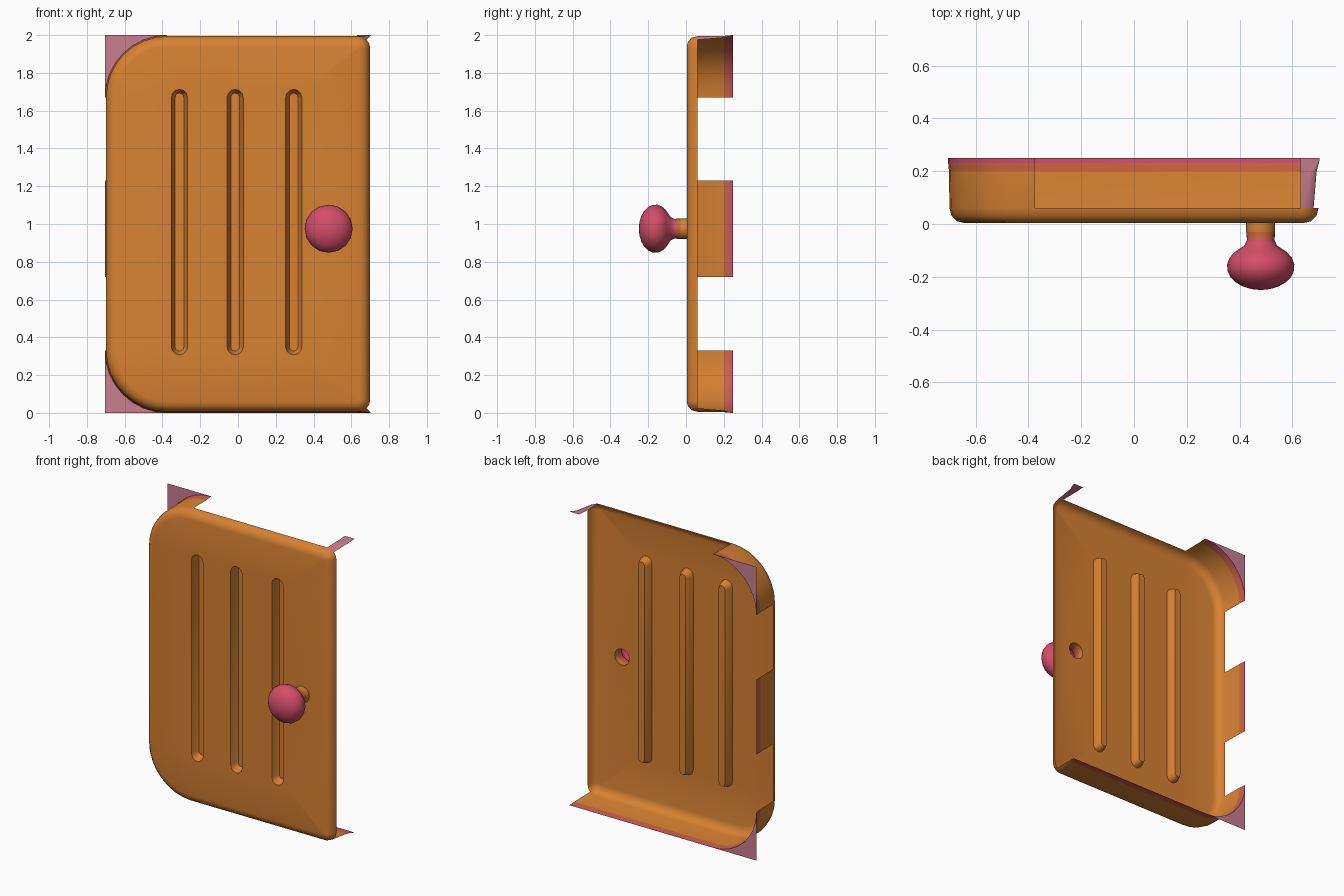
import bpy, bmesh, math
from mathutils import Vector

if "Cube" in bpy.data.objects:
    bpy.data.objects.remove(bpy.data.objects["Cube"])


def material(name, rgb):
    m = bpy.data.materials.new(name)
    m.use_nodes = True
    m.diffuse_color = (*rgb, 1)
    m.node_tree.nodes["Principled BSDF"].inputs["Base Color"].default_value = (*rgb, 1)
    return m


MATS = [material("orange", (0.68, 0.22, 0.032)),
        material("red_orange", (0.58, 0.13, 0.05)),
        material("pink", (0.65, 0.075, 0.14)),
        material("dusty_pink", (0.58, 0.21, 0.28))]
ORANGE, RED, PINK, DUSTY = range(4)
HALF, TOP, FRONT = 0.705, 2.0, 0.004
KNOB_X, KNOB_Z, NECK = 0.48, 0.975, 0.055


def finish(bm, name, angle=40):
    mesh = bpy.data.meshes.new(name)
    bm.to_mesh(mesh)
    bm.free()
    ob = bpy.data.objects.new(name, mesh)
    bpy.context.collection.objects.link(ob)
    for m in MATS:
        mesh.materials.append(m)
    bpy.ops.object.select_all(action='DESELECT')
    ob.select_set(True)
    bpy.context.view_layer.objects.active = ob
    bpy.ops.object.shade_smooth_by_angle(angle=math.radians(angle))
    return ob


def arc(cx, cz, r, start, sweep, n):
    return [(cx + r * math.cos(math.radians(start + sweep * i / n)),
             cz + r * math.sin(math.radians(start + sweep * i / n))) for i in range(n + 1)]


def outline(inset, right_r):
    """Door outline: big rounded corners on -x, tight ones on +x."""
    left_r = 0.33
    r, l = right_r - inset, left_r - inset
    rx, lx = HALF - right_r, left_r - HALF
    pts = arc(rx, right_r, r, -90, 90, 8)
    pts += arc(rx, TOP - right_r, r, 0, 90, 8)
    pts += [(0.63, TOP - inset)]
    pts += arc(lx, TOP - left_r, l, 90, 90, 8)
    pts += [(inset - HALF, 1.23), (inset - HALF, 0.72)]
    pts += arc(lx, left_r, l, 180, 90, 8)
    return pts


def slot(x, inset):
    r = 0.043 - inset
    return arc(x, 1.67, r, 0, 180, 6) + arc(x, 0.35, r, 180, 180, 6)


def ring(bm, pts, y):
    return [bm.verts.new((x, y, z)) for x, z in pts]


def bridge(bm, a, b, mat=ORANGE, keep=None):
    n = len(a)
    for i in range(n):
        if keep is None or keep[i] == "1":
            f = bm.faces.new((a[i], a[(i + 1) % n], b[(i + 1) % n], b[i]))
            f.material_index = mat


def loop_edges(bm, vs):
    out = []
    for i, v in enumerate(vs):
        pair = (v, vs[(i + 1) % len(vs)])
        out.append(bm.edges.get(pair) or bm.edges.new(pair))
    return out


# Door shell: rolled rim, then the back walls with their openings
bm = bmesh.new()
rim = [ring(bm, outline(i, 0.07), y) for i, y in
       ((0.062, FRONT), (0.035, 0.01), (0.014, 0.03), (0.006, 0.06))]
for a, b in zip(rim, rim[1:]):
    bridge(bm, a, b)
on, off = "1" * 4, "0" * 4
keep = on + off + "0" + off + on + "10" + on * 2 + "010" + on * 2 + "1"
previous = rim[-1]
for inset, right_r, y, mat in ((0.004, 0.035, 0.2, ORANGE),
                               (0.001, 0.012, 0.232, RED),
                               (0.0, 0.006, 0.25, PINK)):
    wall = ring(bm, outline(inset, right_r), y)
    bridge(bm, previous, wall, mat, keep)
    previous = wall

# Front panel with openings for the grooves and the knob
boundary = loop_edges(bm, rim[0])
slots = []
for x in (-0.31, -0.015, 0.295):
    edge = ring(bm, slot(x, 0), FRONT)
    slots.append((x, edge))
    boundary += loop_edges(bm, edge)
knob_hole = ring(bm, arc(KNOB_X, KNOB_Z, NECK, 0, 360, 16)[:-1], FRONT)
boundary += loop_edges(bm, knob_hole)
bmesh.ops.triangle_fill(bm, use_beauty=True, edges=boundary, normal=Vector((0, -1, 0)))

# Pressed grooves that stand out as ridges at the back
for x, edge in slots:
    for inset, y in ((0.008, 0.035), (0.02, 0.058)):
        inner = ring(bm, slot(x, inset), y)
        bridge(bm, edge, inner)
        edge = inner
    bm.faces.new(edge)

# Small flap at the top of the +x side
for f in bm.faces:
    c = f.calc_center_median()
    if c.x > 0.6 and c.z > 1.9 and c.y > 0.1:
        f.material_index = DUSTY
bmesh.ops.delete(bm, geom=[v for v in bm.verts if not v.link_faces], context='VERTS')
bmesh.ops.recalc_face_normals(bm, faces=bm.faces[:])
if sum(f.normal.y * f.calc_area() for f in bm.faces) > 0:
    bmesh.ops.reverse_faces(bm, faces=bm.faces[:])
finish(bm, "door_shell")

# Flat plates squaring off the two rounded back corners
for name, z, mid, start in (("upper_corner_plate", TOP, TOP - 0.33, 90),
                            ("lower_corner_plate", 0, 0.33, 180)):
    bm = bmesh.new()
    tip = bm.verts.new((-HALF, 0.25, z))
    curve = ring(bm, arc(0.33 - HALF, mid, 0.33, start, 90, 8), 0.25)
    for a, b in zip(curve, curve[1:]):
        bm.faces.new((tip, a, b)).material_index = DUSTY
    finish(bm, name)

# Knob: hollow neck and flattened ball, turned around the y axis
profile = [(NECK, FRONT), (NECK, -0.03), (0.052, -0.06), (0.062, -0.082)]
for i in range(1, 9):
    t = math.radians(35 + 145 * i / 9)
    profile.append((0.128 * math.sin(t), -0.162 + 0.088 * math.cos(t)))
bm = bmesh.new()
rings = [ring(bm, arc(KNOB_X, KNOB_Z, r, 0, 360, 16)[:-1], y) for r, y in profile]
for i, (a, b) in enumerate(zip(rings, rings[1:])):
    bridge(bm, a, b, (ORANGE, RED)[i] if i < 2 else PINK)
tip = bm.verts.new((KNOB_X, -0.25, KNOB_Z))
for i, v in enumerate(rings[-1]):
    bm.faces.new((v, rings[-1][(i + 1) % 16], tip)).material_index = PINK
bmesh.ops.recalc_face_normals(bm, faces=bm.faces[:])
finish(bm, "knob")
